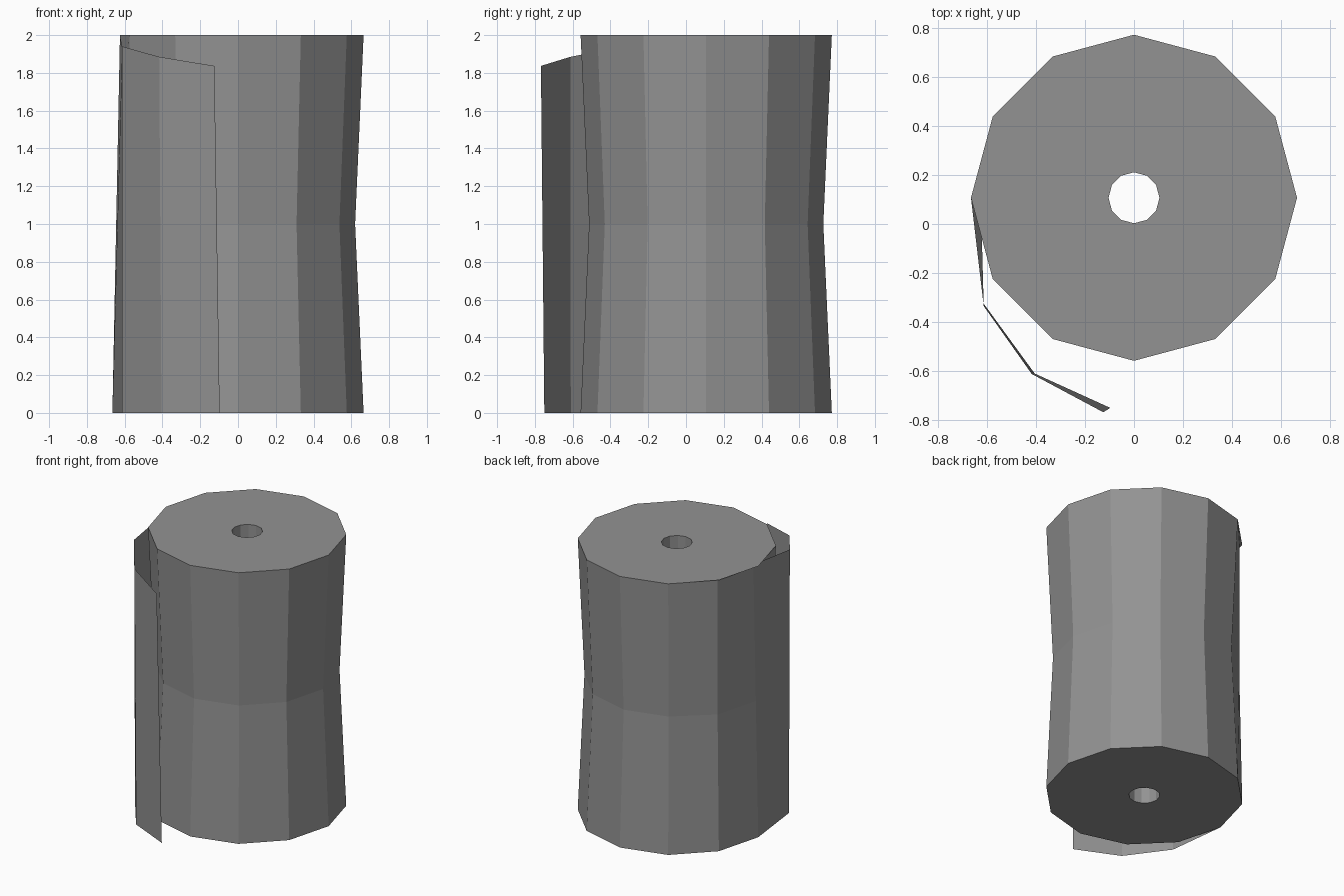
import bpy
import bmesh
import math

if "Cube" in bpy.data.objects:
    bpy.data.objects.remove(bpy.data.objects["Cube"])

SIDES = 12
CY = 0.107          # roll axis position in y
R_END, R_WAIST, R_HOLE = 0.665, 0.62, 0.104

grey = bpy.data.materials.new("paper grey")
grey.diffuse_color = (0.29, 0.29, 0.29, 1)
grey.use_nodes = True
grey.node_tree.nodes["Principled BSDF"].inputs["Base Color"].default_value = grey.diffuse_color


def ring(bm, z, radius):
    """Ring of verts; radius is a function of the side index."""
    out = []
    for i in range(SIDES):
        a = 2 * math.pi * i / SIDES
        out.append(bm.verts.new((radius(i) * math.cos(a), CY + radius(i) * math.sin(a), z)))
    return out


def bridge(bm, lower, upper, closed=True):
    n = len(lower)
    for i in range(n if closed else n - 1):
        j = (i + 1) % n
        bm.faces.new((lower[i], lower[j], upper[j], upper[i]))


def finish(bm, name):
    mesh = bpy.data.meshes.new(name)
    bm.to_mesh(mesh)
    bm.free()
    mesh.materials.append(grey)
    obj = bpy.data.objects.new(name, mesh)
    bpy.context.collection.objects.link(obj)


# Pinched roll wall; the two columns under the loose sheet taper straight
bm = bmesh.new()
under_sheet = (5, 6)
bottom = ring(bm, 0, lambda i: R_END)
waist = ring(bm, 1, lambda i: 0.645 if i in under_sheet else R_WAIST)
top = ring(bm, 2, lambda i: 0.625 if i == 6 else 0.645 if i == 5 else R_END)
bridge(bm, bottom, waist)
bridge(bm, waist, top)
finish(bm, "roll_wall")

# Flat ends with a central hole
for name, z in (("roll_bottom", 0), ("roll_top", 2)):
    bm = bmesh.new()
    outer = ring(bm, z, lambda i: R_END)
    inner = ring(bm, z, lambda i: R_HOLE)
    if z:
        bridge(bm, outer, inner)
    else:
        bridge(bm, inner, outer)
    finish(bm, name)

# Core tube, facing inwards
bm = bmesh.new()
bridge(bm, ring(bm, 2, lambda i: R_HOLE), ring(bm, 0, lambda i: R_HOLE))
finish(bm, "core_tube")

# Loose sheet peeling away from the left side, with a torn sloping top edge
low = [(-0.665, 0.107, 0), (-0.613, -0.325, 0), (-0.405, -0.61, 0), (-0.097, -0.75, 0)]
high = [(-0.625, 0.107, 2), (-0.613, -0.335, 1.94), (-0.417, -0.612, 1.885), (-0.125, -0.768, 1.837)]
bm = bmesh.new()
bridge(bm, [bm.verts.new(p) for p in low], [bm.verts.new(p) for p in high], closed=False)
finish(bm, "loose_sheet")
